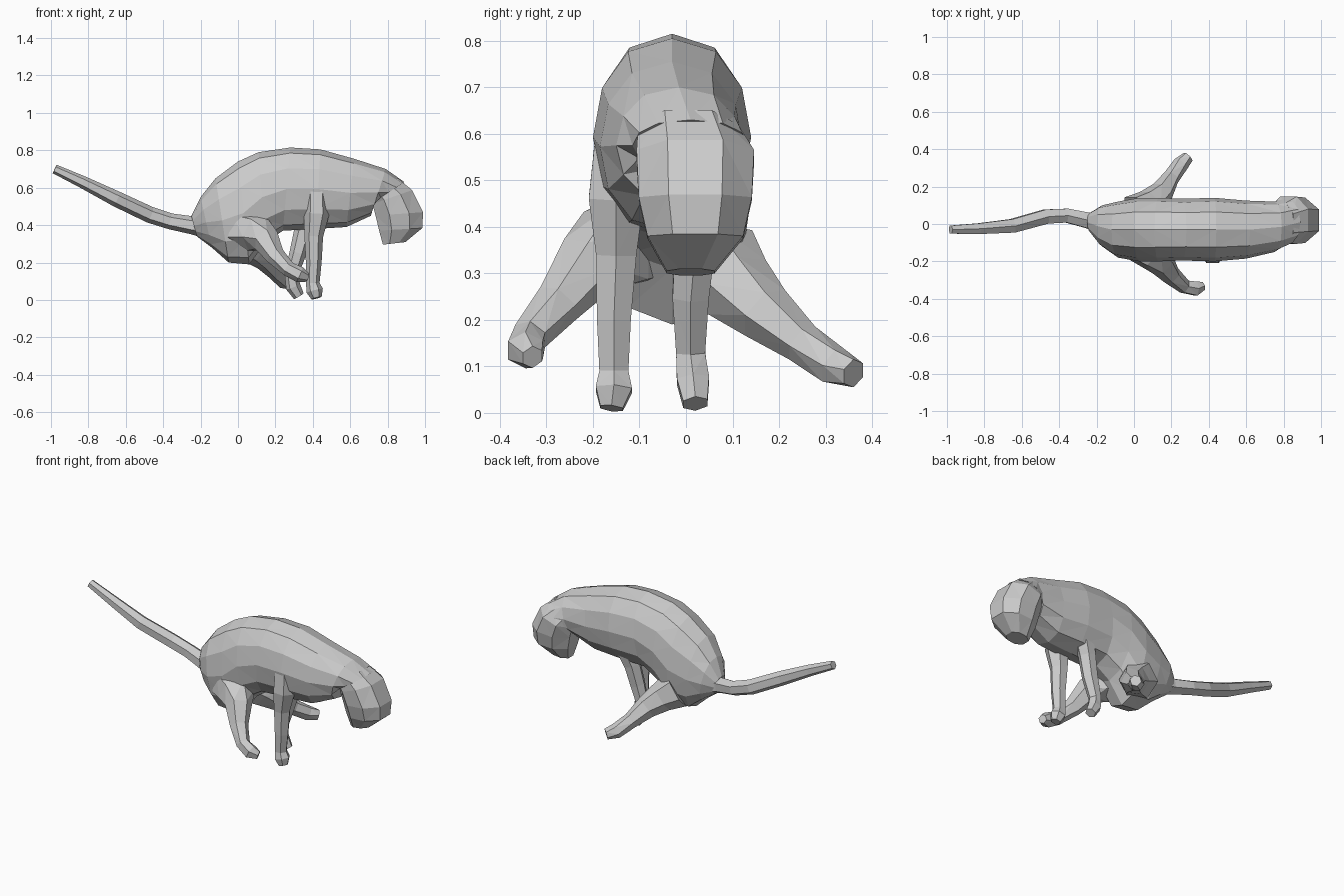
import bpy, bmesh, math
from mathutils import Vector


def skin(name, rings):
    """Bridge a list of equal-length point rings into a closed, flat-shaded low-poly skin."""
    bm = bmesh.new()
    loops = [[bm.verts.new(p) for p in ring] for ring in rings]
    n = len(loops[0])
    for a, b in zip(loops, loops[1:]):
        for i in range(n):
            j = (i + 1) % n
            bm.faces.new((a[i], a[j], b[j], b[i]))
    bm.faces.new(loops[0][::-1])
    bm.faces.new(loops[-1])
    bmesh.ops.triangulate(bm, faces=bm.faces[:])
    bmesh.ops.recalc_face_normals(bm, faces=bm.faces[:])
    mesh = bpy.data.meshes.new(name)
    bm.to_mesh(mesh)
    bm.free()
    obj = bpy.data.objects.new(name, mesh)
    bpy.context.collection.objects.link(obj)
    return obj


def section(tx, tz, bx, bz, cy, w, sides=12, twist=0.0):
    """Rounded cross-section spanning a back point (tx, tz) and a belly point (bx, bz)."""
    top, low = Vector((tx, cy, tz)), Vector((bx, cy, bz))
    mid, half = (top + low) / 2, (top - low) / 2
    ring = []
    for i in range(sides):
        a = 2 * math.pi * (i + twist) / sides
        c, s = math.cos(a), math.sin(a)
        s = math.copysign(abs(s) ** 0.85, s)
        ring.append(mid + half * c + Vector((0, w * s, 0)))
    return ring


def tube(name, path, sides=6):
    """Tapered limb through (x, y, z, radius) points."""
    pts = [Vector(p[:3]) for p in path]
    rings = []
    for i, p in enumerate(pts):
        d = (pts[min(i + 1, len(pts) - 1)] - pts[max(i - 1, 0)]).normalized()
        u = d.cross(Vector((0, 1, 0))).normalized()
        v = d.cross(u)
        rings.append([p + path[i][3] * (u * math.cos(k * math.tau / sides)
                      + v * math.sin(k * math.tau / sides)) for k in range(sides)])
    return skin(name, rings)


# Arched body, from rump to shoulders and neck
body = [
    (-0.25, 0.45, -0.22, 0.34, 0.01, 0.05),
    (-0.20, 0.55, -0.14, 0.28, -0.01, 0.11),
    (-0.12, 0.65, -0.05, 0.20, -0.03, 0.15),
    (0.00, 0.74, 0.06, 0.19, -0.03, 0.17),
    (0.11, 0.79, 0.15, 0.31, -0.03, 0.17),
    (0.28, 0.815, 0.24, 0.37, -0.03, 0.165),
    (0.44, 0.805, 0.42, 0.38, -0.03, 0.17),
    (0.62, 0.755, 0.58, 0.39, -0.03, 0.155),
    (0.79, 0.70, 0.71, 0.45, -0.015, 0.135),
    (0.89, 0.63, 0.72, 0.52, 0.01, 0.125),
]
skin("body", [section(*r) for r in body])

# Head, bowed down with the muzzle below
head = [
    (0.86, 0.655, 0.70, 0.54, 0.005, 0.115),
    (0.94, 0.59, 0.71, 0.51, 0.02, 0.135),
    (1.00, 0.47, 0.725, 0.45, 0.02, 0.13),
    (0.995, 0.385, 0.745, 0.37, 0.02, 0.11),
    (0.90, 0.31, 0.77, 0.295, 0.01, 0.055),
]
skin("head", [section(*r, sides=8, twist=0.5) for r in head])

# Tail, raised behind
tube("tail", [(-0.19, 0.01, 0.395, 0.06), (-0.25, 0.02, 0.40, 0.048),
              (-0.36, 0.045, 0.42, 0.043), (-0.47, 0.04, 0.455, 0.044),
              (-0.65, -0.01, 0.54, 0.042), (-0.83, -0.025, 0.63, 0.033),
              (-0.98, -0.03, 0.70, 0.025)])

# Front legs
tube("front_leg_right", [(0.42, -0.14, 0.62, 0.06), (0.42, -0.15, 0.46, 0.068),
                         (0.405, -0.15, 0.34, 0.05), (0.405, -0.155, 0.20, 0.042),
                         (0.40, -0.155, 0.09, 0.036), (0.41, -0.155, 0.05, 0.045),
                         (0.42, -0.16, 0.01, 0.028)])
tube("front_leg_left", [(0.40, 0.04, 0.50, 0.06), (0.35, 0.02, 0.37, 0.05),
                        (0.32, 0.01, 0.25, 0.045), (0.285, 0.01, 0.13, 0.036),
                        (0.295, 0.015, 0.07, 0.04), (0.325, 0.02, 0.02, 0.03)])

# Hind legs, splayed outward and forward
tube("hind_leg_right", [(0.02, -0.09, 0.38, 0.12), (0.10, -0.15, 0.36, 0.105),
                        (0.15, -0.21, 0.32, 0.075), (0.20, -0.275, 0.235, 0.052),
                        (0.27, -0.335, 0.165, 0.04), (0.33, -0.345, 0.135, 0.043),
                        (0.37, -0.33, 0.12, 0.025)])
tube("hind_leg_left", [(0.02, 0.06, 0.32, 0.11), (0.09, 0.11, 0.27, 0.085),
                       (0.15, 0.17, 0.215, 0.065), (0.20, 0.25, 0.15, 0.045),
                       (0.25, 0.32, 0.10, 0.043), (0.29, 0.36, 0.085, 0.032)])
